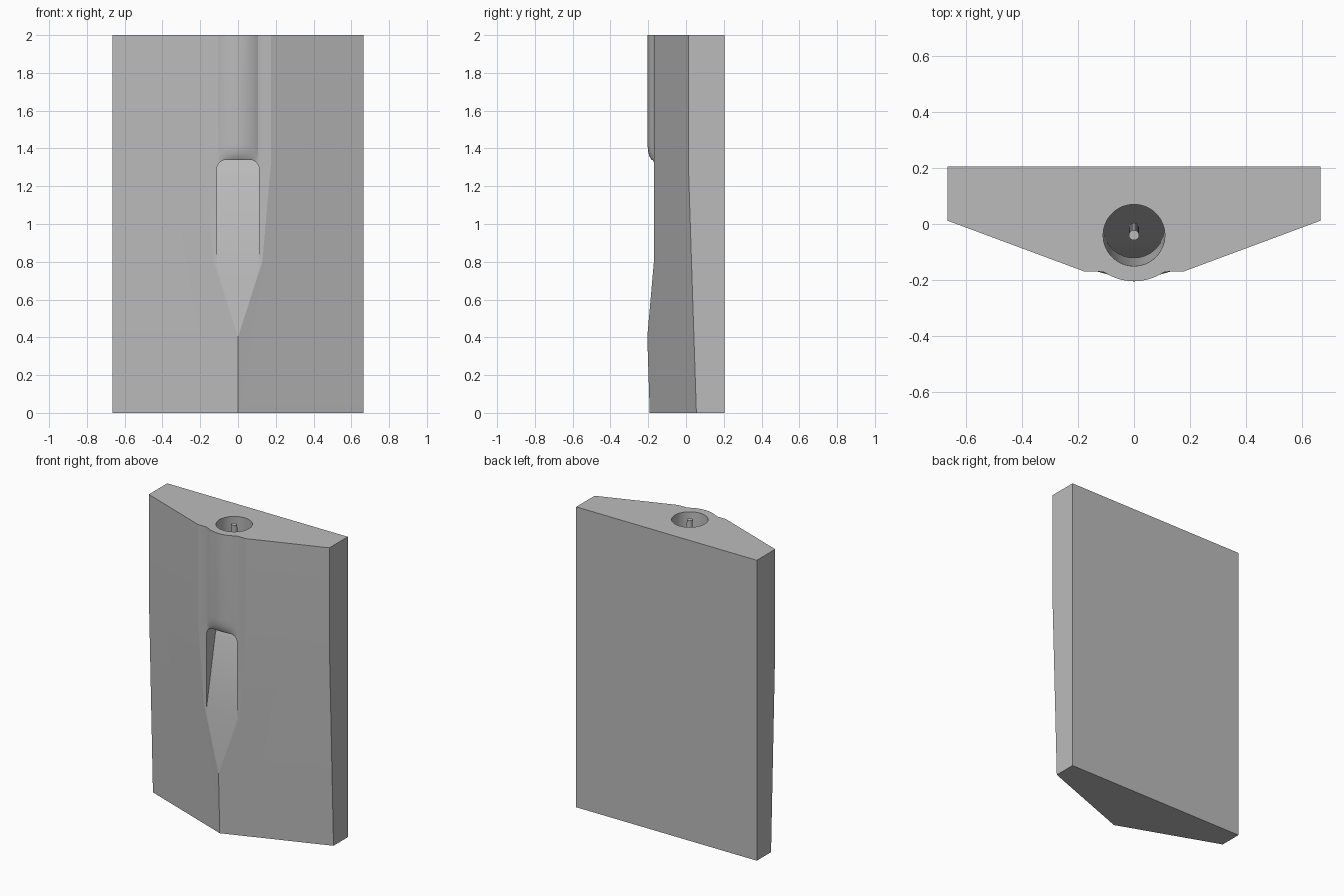
import bpy, bmesh, math

old = bpy.data.objects.get("Cube")
if old:
    bpy.data.objects.remove(old, do_unlink=True)

grey = bpy.data.materials.new("light grey")
grey.use_nodes = True
colour = (0.5, 0.5, 0.5, 1)
grey.diffuse_color = colour
grey.node_tree.nodes["Principled BSDF"].inputs["Base Color"].default_value = colour


def loft(name, rings):
    """Capped solid through rings of equal point count."""
    bm = bmesh.new()
    loops = [[bm.verts.new(p) for p in ring] for ring in rings]
    n = len(loops[0])
    for a, b in zip(loops, loops[1:]):
        for i in range(n):
            j = (i + 1) % n
            bm.faces.new((a[i], a[j], b[j], b[i]))
    bm.faces.new(loops[0][::-1])
    bm.faces.new(loops[-1])
    bmesh.ops.recalc_face_normals(bm, faces=bm.faces)
    mesh = bpy.data.meshes.new(name)
    bm.to_mesh(mesh)
    bm.free()
    mesh.materials.append(grey)
    obj = bpy.data.objects.new(name, mesh)
    bpy.context.collection.objects.link(obj)
    return obj


def side_prism(name, yz, half):
    return loft(name, [[(x, y, z) for y, z in yz] for x in (-half, half)])


def leaning_rod(name, radius, z_low, z_high, sides):
    """Round rod whose foot leans towards the back."""
    rings = []
    for z in (z_low, z_high):
        cy = -0.04 + (2 - z) * 0.045
        angles = [math.tau * i / sides for i in range(sides)]
        rings.append([(radius * math.cos(a), cy + radius * math.sin(a), z) for a in angles])
    return loft(name, rings)


def combine(obj, other, operation):
    mod = obj.modifiers.new(operation.lower(), "BOOLEAN")
    mod.operation = operation
    mod.solver = "EXACT"
    mod.object = other
    bpy.context.view_layer.objects.active = obj
    bpy.ops.object.modifier_apply(modifier=mod.name)
    bpy.data.objects.remove(other, do_unlink=True)


# Ridged block, thinner towards the bottom
W, BACK = 0.665, 0.205
body = loft("body", [
    [(-W, BACK, z), (-W, s, z), (0, s - 0.247, z), (W, s, z), (W, BACK, z)]
    for z, s in ((0, 0.055), (1.33, 0.012), (2, 0.012))])

# Flat and sloping facet along the ridge
trim = side_prism("ridge_trim", [(-0.17, 0.8), (-0.214, 0.3), (-0.4, 0.3),
                                 (-0.4, 2.1), (-0.17, 2.1)], 0.8)
combine(body, trim, "DIFFERENCE")


# Rounded boss in front of the bore, blended into the flat
def boss_height(x):
    x = abs(x)
    arc = math.sqrt(0.19 ** 2 - min(x, 0.12) ** 2) - 0.155
    if x <= 0.105:
        return max(arc, 0)
    edge = math.sqrt(0.19 ** 2 - 0.105 ** 2) - 0.155
    return edge * max(0, (0.14 - x) / 0.035) ** 2


rings = []
xs = [-0.14 + 0.28 * i / 40 for i in range(41)]
for z, s in ((1.325, 0.1), (1.34, 0.4), (1.355, 0.65), (1.375, 0.84),
             (1.4, 0.95), (1.43, 1), (2, 1)):
    front = [(x, -0.169 - boss_height(x) * s, z) for x in xs]
    rings.append([(-0.14, -0.1, z)] + front + [(0.14, -0.1, z)])
combine(body, loft("boss", rings), "UNION")

# Bore joined to a round-cornered window, closed below by a ramp
bore = leaning_rod("bore", 0.11, 1.1, 2.1, 64)
R, HALF, TOP = 0.05, 0.112, 1.34
outline = [(-HALF, 0.6), (HALF, 0.6)]
for cx, start in ((HALF - R, 0), (R - HALF, 90)):
    for i in range(9):
        a = math.radians(start + 90 * i / 8)
        outline.append((cx + R * math.cos(a), TOP - R + R * math.sin(a)))
window = loft("window", [[(x, y, z) for x, z in outline] for y in (-0.3, -0.02)])
combine(bore, window, "UNION")
ramp = side_prism("ramp", [(-0.25, 0.4), (-0.08, 1.25), (0.2, 1.92),
                           (0.2, 0.3), (-0.25, 0.3)], 0.4)
combine(bore, ramp, "DIFFERENCE")
combine(body, bore, "DIFFERENCE")

# Thin pin standing on the ramp inside the bore
pin = leaning_rod("pin", 0.018, 1.31, 2, 24)

for obj in (body, pin):
    bpy.ops.object.select_all(action="DESELECT")
    obj.select_set(True)
    bpy.context.view_layer.objects.active = obj
    bpy.ops.object.shade_smooth_by_angle(angle=math.radians(16))
